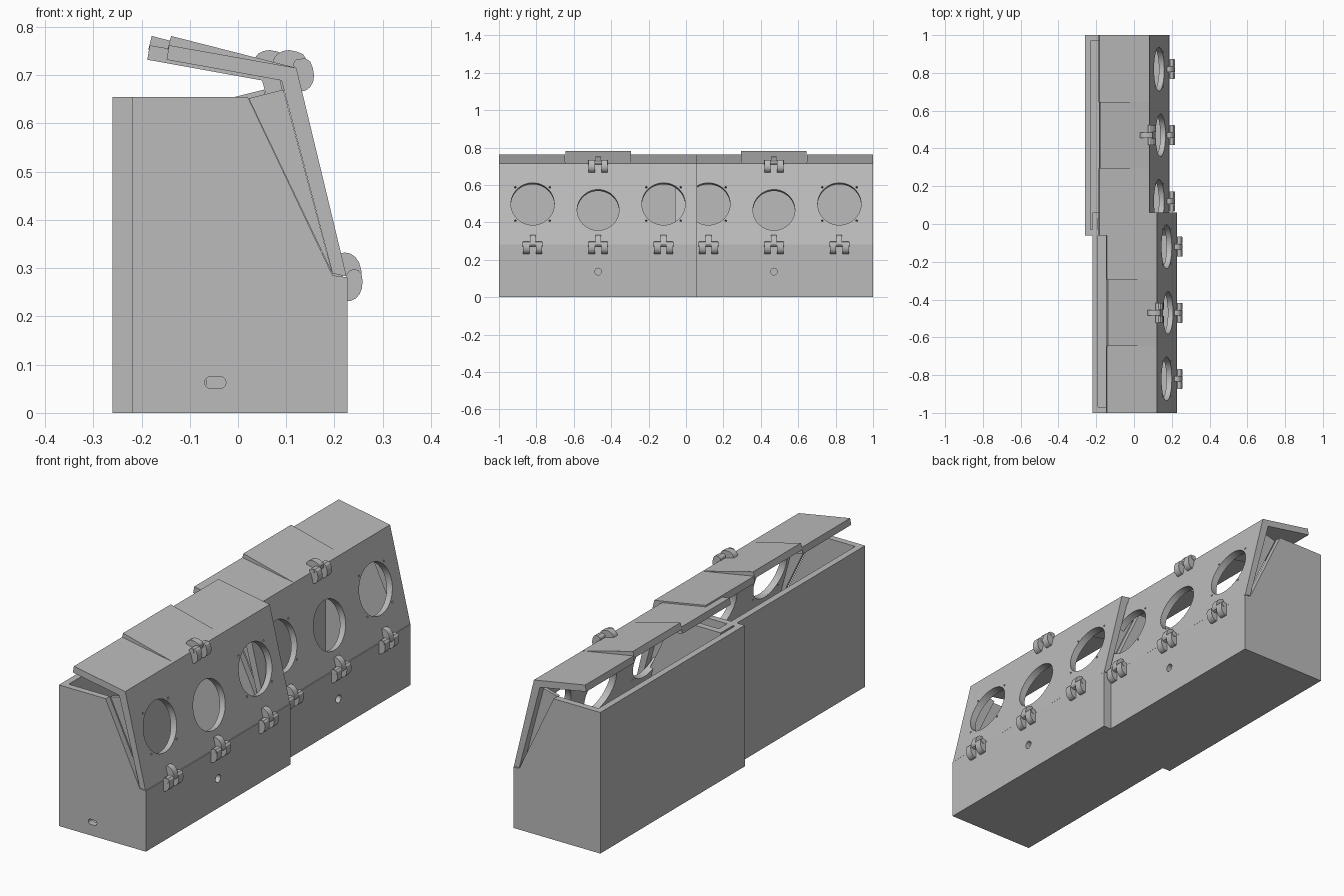
import bpy, bmesh, math
from mathutils import Vector, Matrix

if "Cube" in bpy.data.objects:
    bpy.data.objects.remove(bpy.data.objects["Cube"])

grey = bpy.data.materials.new("plain grey")
grey.diffuse_color = (0.5, 0.5, 0.5, 1)
grey.use_nodes = True
grey.node_tree.nodes["Principled BSDF"].inputs["Base Color"].default_value = grey.diffuse_color
parts = []


def finish(bm, name):
    bmesh.ops.recalc_face_normals(bm, faces=bm.faces)
    me = bpy.data.meshes.new(name)
    bm.to_mesh(me)
    bm.free()
    me.materials.append(grey)
    ob = bpy.data.objects.new(name, me)
    bpy.context.collection.objects.link(ob)
    return ob


def prism(name, pts, y0, y1):
    """Extrude an x-z outline along y."""
    bm = bmesh.new()
    a = [bm.verts.new((x, y0, z)) for x, z in pts]
    b = [bm.verts.new((x, y1, z)) for x, z in pts]
    bm.faces.new(a)
    bm.faces.new(b[::-1])
    n = len(pts)
    for i in range(n):
        j = (i + 1) % n
        bm.faces.new((a[i], b[i], b[j], a[j]))
    return finish(bm, name)


def rod(name, centre, axis, r, depth, seg=32):
    bm = bmesh.new()
    rot = Vector(axis).to_track_quat('Z', 'Y').to_matrix().to_4x4()
    bmesh.ops.create_cone(bm, cap_ends=True, segments=seg, radius1=r, radius2=r,
                          depth=depth, matrix=Matrix.Translation(centre) @ rot)
    return finish(bm, name)


def cut(ob, cutter):
    m = ob.modifiers.new("cut", 'BOOLEAN')
    m.operation = 'DIFFERENCE'
    m.solver = 'EXACT'
    m.object = cutter
    bpy.context.view_layer.objects.active = ob
    bpy.ops.object.modifier_apply(modifier=m.name)
    bpy.data.objects.remove(cutter)


HALF = 0.53                       # half length of one unit
A, T = math.radians(13.5), math.radians(14.3)
up = Vector((-math.sin(A), 0, math.cos(A)))      # up the open lid
out = Vector((math.cos(A), 0, math.sin(A)))      # out of the lid
foot = Vector((0.225, 0, 0.282))
corner = Vector((0.121, 0, 0.715))
back = Vector((-math.cos(T), 0, math.sin(T)))    # along the raised flap
rise = Vector((math.sin(T), 0, math.cos(T)))

# Open box with sloping end walls
box = prism("box", [(-0.22, 0), (0.227, 0), (0.227, 0.281), (0.196, 0.285),
                    (0.02, 0.655), (-0.22, 0.655)], -HALF, HALF)
cut(box, prism("cutter", [(-0.19, 0.03), (0.196, 0.03), (0.196, 1), (-0.19, 1)], -0.5, 0.5))
# Cable slot in the front end, small round hole in the long side
slot = [(-0.047 + s * 0.01 + 0.012 * math.cos(a), 0.063 + 0.012 * math.sin(a))
        for s, start in ((1, -90), (-1, 90))
        for a in [math.radians(start + k * 22.5) for k in range(9)]]
cut(box, prism("cutter", slot, -0.6, -0.45))
cut(box, rod("cutter", (0.21, 0, 0.137), (1, 0, 0), 0.018, 0.1))
parts.append(box)

# Bent lid, propped open
lid = prism("lid", [(0.225, 0.283), (0.121, 0.715), (-0.143, 0.762), (-0.148, 0.732),
                    (0.09, 0.689), (0.196, 0.289)], -HALF, HALF)
for y, s, r in ((-0.35, 0.223, 0.116), (0, 0.19, 0.112), (0.35, 0.223, 0.116)):
    c = foot + up * s + Vector((0, y, 0))
    cut(lid, rod("cutter", c, out, r, 0.12, 48))
    if y:                                        # screw holes round the outer openings
        for sy in (-1, 1):
            for su in (-1, 1):
                p = c + up * su * 0.092 + Vector((0, sy * 0.092, 0))
                cut(lid, rod("cutter", p, out, 0.005, 0.1, 8))
# Slot in the lid for the flap
cut(lid, prism("cutter", [(0.075, 0.6), (0.075, 0.9), (-0.3, 0.9), (-0.3, 0.6)], -0.176, 0.176))
parts.append(lid)

# Triangular cheeks inside the lid ends
for y in (-0.497, 0.482):
    parts.append(prism("lid_cheek", [(0.196, 0.288), (0.022, 0.652), (0.094, 0.67)],
                       y, y + 0.015))

# Raised flap
flap = [corner, corner + back * 0.268, corner + back * 0.268 - rise * 0.03,
        corner - rise * 0.03]
parts.append(prism("flap", [(p.x, p.z) for p in flap], -0.175, 0.175))

# Hinges: one middle leaf, two side leaves and a pin
LEAF = [(-0.004, 0), (0.05, 0), (0.05, 0.008), (0.045, 0.019), (0.036, 0.027), (0.024, 0.032),
        (0.008, 0.033), (-0.006, 0.031), (-0.014, 0.024), (-0.016, 0.015), (-0.012, 0.005)]


def leaf(name, base, along, normal, y0, y1):
    pts = [base + along * u + normal * n for u, n in LEAF]
    parts.append(prism(name, [(p.x, p.z) for p in pts], y0, y1))


def hinge(name, y, base, along1, n1, along2, n2, pin):
    leaf(name + "_middle_leaf", base, along1, n1, y - 0.015, y + 0.015)
    for s in (-1, 1):
        c = y + s * 0.034
        leaf(name + "_side_leaf", base, along2, n2, c - 0.017, c + 0.017)
    parts.append(rod(name + "_pin", (pin[0], y, pin[1]), (0, 1, 0), 0.012, 0.106, 20))


X, Z = Vector((1, 0, 0)), Vector((0, 0, 1))
for y in (-0.35, 0, 0.35):
    hinge("lower_hinge", y, foot, up, out, -Z, X, (0.242, 0.284))
hinge("upper_hinge", 0, corner, back, rise, -up, out, (0.127, 0.722))

# Smooth the curved sides
bpy.ops.object.select_all(action='DESELECT')
for ob in parts:
    ob.select_set(True)
bpy.context.view_layer.objects.active = box
bpy.ops.object.shade_smooth_by_angle(angle=math.radians(30))

# Place the near unit and its offset twin
for ob in parts:
    ob.location = (0, -0.47, 0)
    twin = ob.copy()
    twin.name = "far_" + ob.name
    twin.location = (-0.04, 0.47, 0)
    bpy.context.collection.objects.link(twin)
